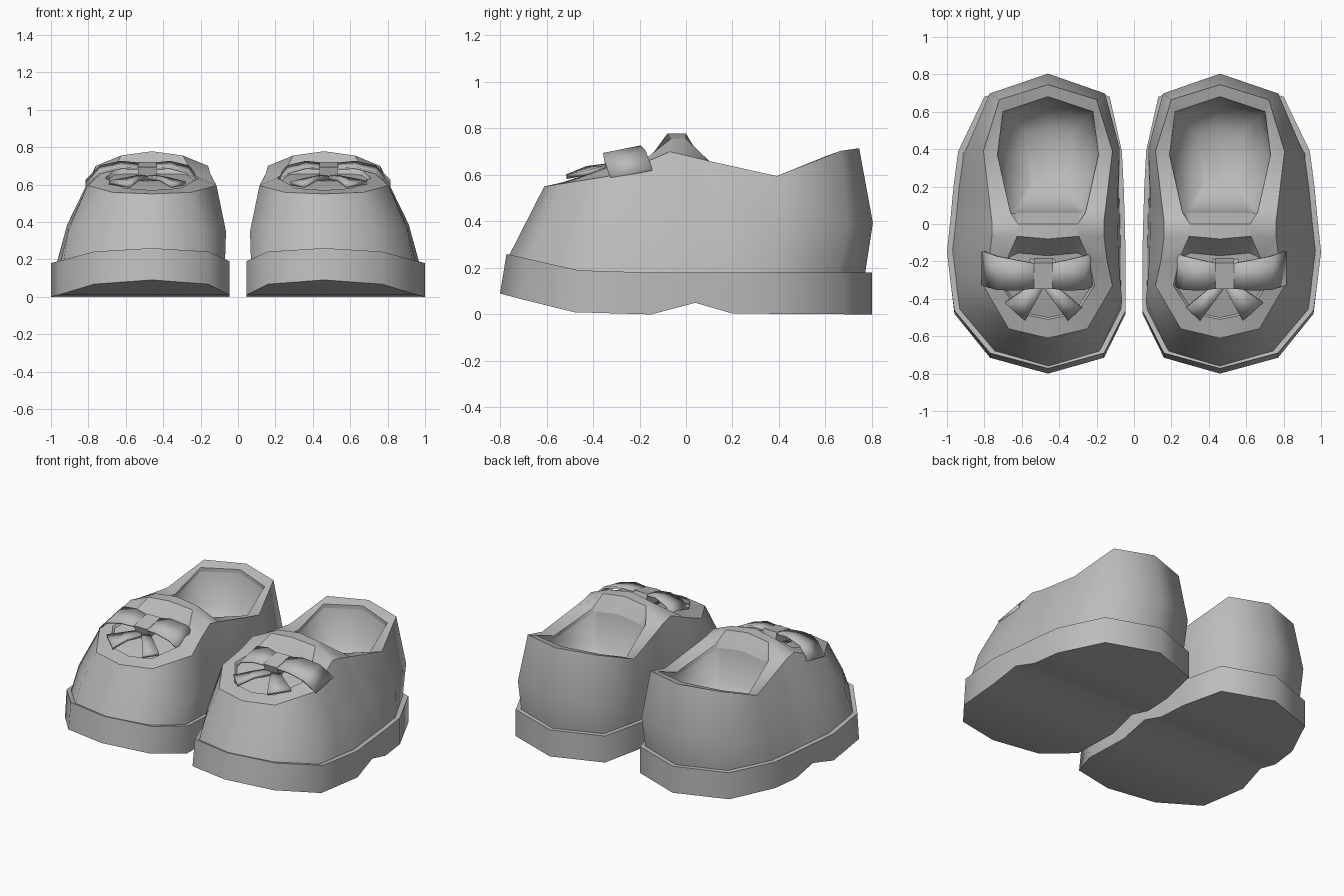
import bpy, bmesh, math
from mathutils import Vector

cube = bpy.data.objects.get("Cube")
if cube:
    bpy.data.objects.remove(cube, do_unlink=True)

grey = bpy.data.materials.new("plain_grey")
grey.use_nodes = True
grey.diffuse_color = (0.5, 0.5, 0.5, 1)
grey.node_tree.nodes["Principled BSDF"].inputs["Base Color"].default_value = (0.5, 0.5, 0.5, 1)

CX = 0.46   # long axis of one shoe
KX = 0.485  # middle of the bow


def interp(table, y):
    """Piecewise linear lookup in (y, value) pairs sorted by y."""
    if y <= table[0][0]:
        return table[0][1]
    for (a, va), (b, vb) in zip(table, table[1:]):
        if y <= b:
            return va + (vb - va) * (y - a) / (b - a)
    return table[-1][1]


def ring(rows):
    """Rows (y, left x, right x, z) from heel to toe become one closed loop."""
    right = [Vector((r, y, z)) for y, l, r, z in rows]
    left = [Vector((l, y, z)) for y, l, r, z in rows[1:-1]]
    return right + left[::-1]


def add(bm, points):
    return [bm.verts.new(p) for p in points]


def bridge(bm, a, b):
    n = len(a)
    for i in range(n):
        j = (i + 1) % n
        bm.faces.new((a[i], a[j], b[j], b[i]))


def cap(bm, loop):
    """Fill a heel-to-toe loop with crosswise strips."""
    n = len(loop)
    half = n // 2
    bm.faces.new((loop[0], loop[1], loop[-1]))
    for i in range(1, half - 1):
        bm.faces.new((loop[i], loop[i + 1], loop[n - i - 1], loop[n - i]))
    bm.faces.new((loop[half - 1], loop[half], loop[half + 1]))


def crease(bm, loop):
    """Keep the edges along a closed loop sharp."""
    for a, b in zip(loop, loop[1:] + loop[:1]):
        bm.edges.get((a, b)).smooth = False


def finish(bm, name, angle=64, thickness=0):
    """Turn the bmesh into an object, mirrored for the other shoe."""
    bmesh.ops.recalc_face_normals(bm, faces=bm.faces)
    mesh = bpy.data.meshes.new(name)
    bm.to_mesh(mesh)
    bm.free()
    obj = bpy.data.objects.new(name, mesh)
    bpy.context.collection.objects.link(obj)
    mesh.materials.append(grey)
    if thickness:
        solid = obj.modifiers.new("thickness", 'SOLIDIFY')
        solid.thickness = thickness
        solid.offset = 0
    obj.modifiers.new("pair", 'MIRROR').use_mirror_merge = False
    bpy.ops.object.select_all(action='DESELECT')
    obj.select_set(True)
    bpy.context.view_layer.objects.active = obj
    bpy.ops.object.shade_smooth_by_angle(angle=math.radians(angle), keep_sharp_edges=True)


# Outline of the sole: y, inner x, outer x
outline = [(.8, CX, CX), (.68, .13, .8), (.39, .065, .94), (.2, .055, .965),
           (.04, .05, .98), (-.15, .045, 1), (-.32, .045, .98), (-.48, .045, .96),
           (-.715, .16, .77), (-.8, CX, CX)]
sole_under = [(-.8, .09), (-.5, .01), (-.15, 0), (.04, .05), (.2, .004), (.8, 0)]
sole_top = [(-.8, .26), (-.48, .19), (-.15, .18), (.8, .18)]

# Sole
bm = bmesh.new()
low = add(bm, ring([(y, l, r, interp(sole_under, y)) for y, l, r in outline]))
high = add(bm, ring([(y if y > -.4 else y * .965, l, r, interp(sole_top, y))
                     for y, l, r in outline]))
bridge(bm, low, high)
cap(bm, low)
cap(bm, high)
crease(bm, low)
crease(bm, high)
finish(bm, "sole")

# Upper: base, bulging middle, rim and the inner edge of the rim
rim = [(.745, 0), (.665, .26), (.39, .345), (.1, .31), (.02, .3), (-.07, .3),
       (-.19, .315), (-.33, .345), (-.56, .21), (-.61, 0)]
rim_z = [(-.61, .55), (-.3, .6), (-.07, .7), (.1, .66), (.38, .59), (.57, .69), (.745, .715)]
inner = [(.68, 0, .7), (.6, .24, .68), (.37, .27, .58), (.06, .2, .665), (0, .16, .755),
         (-.065, .165, .755), (-.18, .215, .665), (-.33, .25, .635), (-.48, .15, .58),
         (-.51, 0, .57)]

bm = bmesh.new()
INSET = .025
base_pts = ring([(y * .96, l + INSET * (l < r), r - INSET * (l < r),
                  interp(sole_top, y) - .02) for y, l, r in outline])
rim_pts = ring([(y, CX - w, CX + w, interp(rim_z, y)) for y, w in rim])
mid_pts = []
for a, b in zip(base_pts, rim_pts):
    p = a.lerp(b, .42)
    p.x += .03 * (p.x - CX) / .45
    p.y += .045 * max(p.y, 0) / .75
    mid_pts.append(p)
base, mid, edge = (add(bm, p) for p in (base_pts, mid_pts, rim_pts))
lip = add(bm, ring([(y, CX - w, CX + w, z) for y, w, z in inner]))
cap(bm, base)
bridge(bm, base, mid)
bridge(bm, mid, edge)
bridge(bm, edge, lip)
crease(bm, edge)
crease(bm, lip)

# Instep strap between the foot opening and the toe cover
n, first = len(lip), 4
crown = [bm.verts.new((CX, y - .015 * k, .778)) for k, (y, w, z) in enumerate(inner[first:first + 2])]
bm.faces.new((lip[first], lip[first + 1], crown[1], crown[0]))
bm.faces.new((lip[n - first], crown[0], crown[1], lip[n - first - 1]))

# Recessed toe cover, dropping steeply from the strap
cover_edge = [crown[1]] + lip[first + 1:n - first]
cover = []
for v in cover_edge:
    at_strap = v.co.y > -.1
    cover.append(bm.verts.new((CX + (v.co.x - CX) * .95,
                               v.co.y - .09 if at_strap else v.co.y * .98,
                               .655 if at_strap else v.co.z - .015)))
bridge(bm, cover_edge, cover)
cap(bm, cover)
crease(bm, cover_edge)
crease(bm, cover)

# Foot opening: sloped strap back, then a shallow rounded bowl
opening = lip[:first + 1] + [crown[0]] + lip[n - first:]


def lowered(scale, z=None):
    pts = []
    for v in opening:
        front = v.co.y < .05
        y = v.co.y + (.06 if front else 0)
        height = v.co.z - (.1 if front else .025)
        pts.append((CX + (v.co.x - CX) * scale, .36 + (y - .36) * scale,
                    height if z is None else z))
    return add(bm, pts)


neck, wall, floor = lowered(1), lowered(.88, .46), lowered(.5, .36)
bridge(bm, opening, neck)
bridge(bm, neck, wall)
bridge(bm, wall, floor)
bm.faces.new(floor)
crease(bm, opening)
crease(bm, neck)
finish(bm, "upper", 80)

# Bow loops: a flattened ribbon loop swept along the slope of the toe
loop = [(0, .695), (.14, .705), (.25, .68), (.325, .61), (.27, .595), (.12, .62), (0, .64)]
for side, label in ((1, "outer"), (-1, "inner")):
    bm = bmesh.new()
    back, front = [], []
    for x, z in loop:
        spread = .06 + .03 * min(x / .2, 1)
        mid_y = -.265 + .05 * x - .3 * (z - .65)
        px = KX + side * x * (1 if side > 0 else .87)
        back.append(bm.verts.new((px, mid_y + spread, z + spread * .2)))
        front.append(bm.verts.new((px, mid_y - spread, z - spread * .2)))
    for i in range(len(loop) - 1):
        bm.faces.new((back[i], back[i + 1], front[i + 1], front[i]))
    finish(bm, label + "_bow_loop", 30, .012)

# Bow tails: ribbons widening towards the toe
tails = {"outer": ((.69, -.42), (.58, -.515)), "inner": ((.28, -.445), (.355, -.515))}
for label, ends in tails.items():
    bm = bmesh.new()
    start = add(bm, [(KX + .03 * (1 if label == "outer" else -1), -.3, .645), (KX, -.34, .635)])
    middle = add(bm, [((s.co.x + x) / 2, (s.co.y + y) / 2, .628)
                      for s, (x, y) in zip(start, ends)])
    tip = add(bm, [(x, y, .595 + (y + .5) * .2) for x, y in ends])
    for a, b in ((start, middle), (middle, tip)):
        bm.faces.new((a[0], a[1], b[1], b[0]))
    finish(bm, label + "_bow_tail", 30, .02)

# Knot
bm = bmesh.new()
bmesh.ops.create_cube(bm, size=1)
bmesh.ops.scale(bm, vec=(.1, .14, .09), verts=bm.verts)
for v in bm.verts:
    v.co.y -= v.co.z * .3
    v.co.z += v.co.y * .2
bmesh.ops.translate(bm, vec=(KX, -.265, .665), verts=bm.verts)
finish(bm, "bow_knot", 30)
